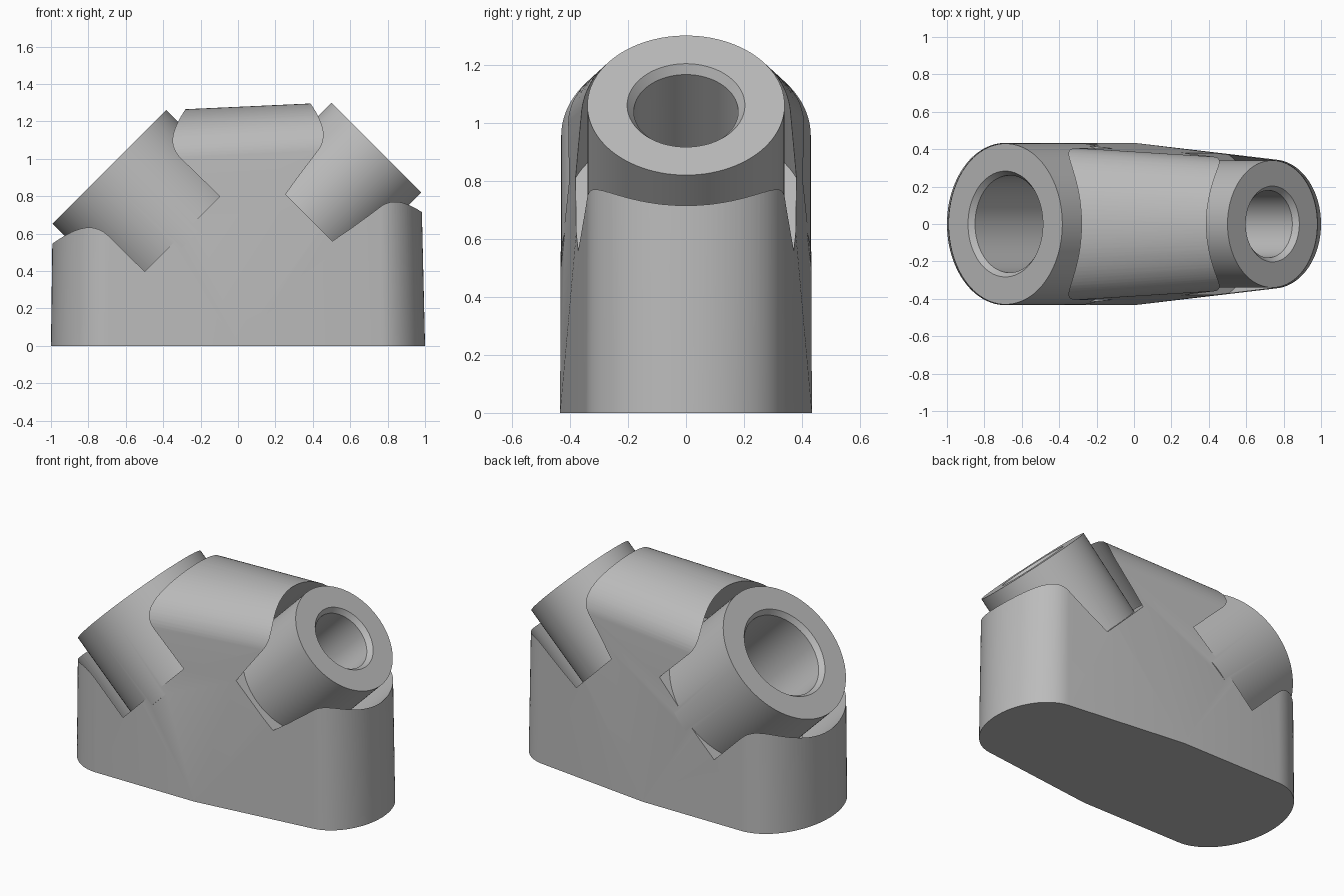
import bpy, bmesh, math
from mathutils import Matrix

if "Cube" in bpy.data.objects:
    bpy.data.objects.remove(bpy.data.objects["Cube"])

SEG = 96
grey = bpy.data.materials.new("plain grey")
grey.diffuse_color = (0.5, 0.5, 0.5, 1)
grey.use_nodes = True
grey.node_tree.nodes["Principled BSDF"].inputs["Base Color"].default_value = grey.diffuse_color


def make_object(name, bm):
    bmesh.ops.recalc_face_normals(bm, faces=bm.faces)
    mesh = bpy.data.meshes.new(name)
    bm.to_mesh(mesh)
    bm.free()
    mesh.materials.append(grey)
    obj = bpy.data.objects.new(name, mesh)
    bpy.context.collection.objects.link(obj)
    return obj


def placement(side, offset):
    """Frame whose z runs along a 45 degree socket axis."""
    return Matrix.Rotation(math.radians(45 * side), 4, 'Y') @ Matrix.Translation((offset, 0, 0))


def lathe(name, matrix, profile):
    """Closed solid of revolution from (radius, distance along axis) points."""
    bm = bmesh.new()
    rings = []
    for r, s in profile:
        rings.append([bm.verts.new(matrix @ Matrix.Rotation(2 * math.pi * i / SEG, 4, 'Z')
                                   @ Matrix.Translation((r, 0, s)).to_translation())
                      for i in range(SEG)])
    for a, b in zip(rings, rings[1:]):
        for i in range(SEG):
            j = (i + 1) % SEG
            bm.faces.new((a[i], a[j], b[j], b[i]))
    bm.faces.new(rings[0])
    bm.faces.new(rings[-1])
    return make_object(name, bm)


def combine(target, tool, operation):
    mod = target.modifiers.new(operation.lower(), 'BOOLEAN')
    mod.operation = operation
    mod.solver = 'EXACT'
    mod.object = tool
    bpy.context.view_layer.objects.active = target
    bpy.ops.object.modifier_apply(modifier=mod.name)
    bpy.data.objects.remove(tool, do_unlink=True)


# side, axis offset, radius, pocket floor, mouth, bore radius, bore end,
# foot centre x, foot half length, foot half width
SOCKETS = [
    (-1, 0.190, 0.430, 0.633, 1.162, 0.260, 0.226, -0.687, 0.313, 0.434),
    (1, -0.226, 0.340, 0.752, 1.273, 0.180, 0.190, 0.743, 0.257, 0.345),
]

# Body: hull around both socket mouths, the foot ends and the foot's middle
bm = bmesh.new()
for side, off, rad, floor, mouth, bore, end, cx, rx, ry in SOCKETS:
    m = placement(side, off)
    for i in range(SEG):
        c, s = math.cos(2 * math.pi * i / SEG), math.sin(2 * math.pi * i / SEG)
        bm.verts.new(m @ Matrix.Translation((rad * c, rad * s, mouth)).to_translation())
        bm.verts.new((cx + rx * c, ry * s, 0))
for y in (-0.434, 0.434):
    bm.verts.new((0, y, 0))
hull = bmesh.ops.convex_hull(bm, input=bm.verts)
unused = [v for v in bm.verts if not v.link_faces]
bmesh.ops.delete(bm, geom=unused, context='VERTS')
bmesh.ops.dissolve_limit(bm, angle_limit=0.0005, verts=bm.verts, edges=bm.edges)
body = make_object("body", bm)

# Clearance pockets around each socket
for side, off, rad, floor, mouth, *rest in SOCKETS:
    pocket = lathe("pocket_cutter", placement(side, off),
                   [(rad + 0.076, floor), (rad + 0.076, mouth + 0.3)])
    combine(body, pocket, 'DIFFERENCE')

# Angled sockets
for side, off, rad, floor, mouth, *rest in SOCKETS:
    socket = lathe("socket", placement(side, off), [(rad, floor - 0.05), (rad, mouth)])
    combine(body, socket, 'UNION')

# Bores with chamfered mouths, meeting inside the body
for side, off, rad, floor, mouth, bore, end, *rest in SOCKETS:
    lip = bore + 0.023
    cutter = lathe("bore_cutter", placement(side, off),
                   [(bore, end), (bore, mouth - 0.03), (lip, mouth), (lip, mouth + 0.1)])
    combine(body, cutter, 'DIFFERENCE')

# Smooth shading with sharp edges kept
bpy.ops.object.select_all(action='DESELECT')
body.select_set(True)
bpy.context.view_layer.objects.active = body
bpy.ops.object.shade_smooth_by_angle(angle=math.radians(25))
